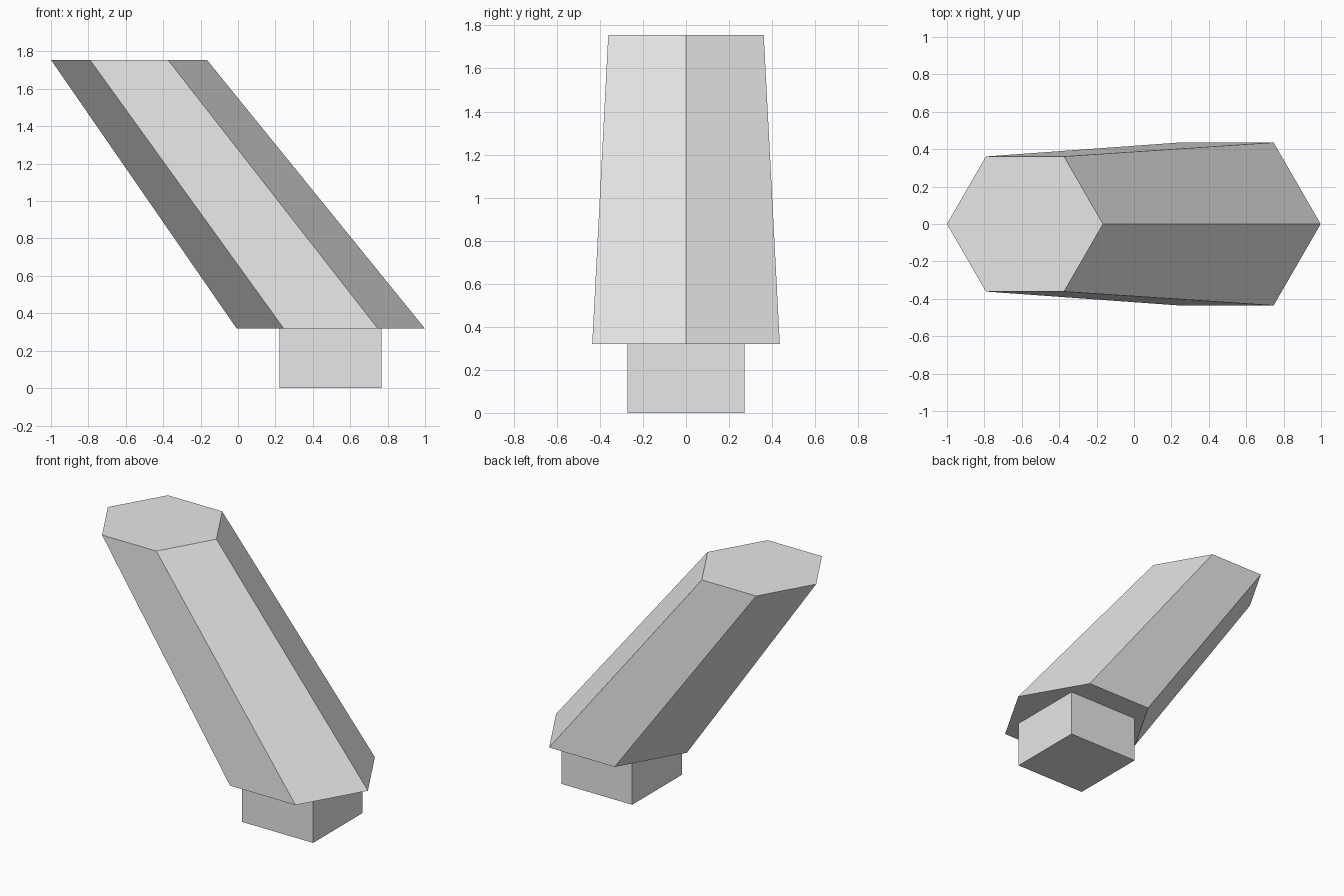
import bpy, bmesh
from math import cos, sin, radians

cube = bpy.data.objects.get("Cube")
if cube:
    bpy.data.objects.remove(cube, do_unlink=True)

grey = bpy.data.materials.new("light_grey")
grey.use_nodes = True
colour = (0.8, 0.8, 0.8, 1)
grey.diffuse_color = colour
grey.node_tree.nodes["Principled BSDF"].inputs["Base Color"].default_value = colour


def loft(name, sides, turn, bottom, top):
    """Flat-faced solid between two regular polygons, each (centre x, radius, z)."""
    bm = bmesh.new()
    rings = []
    for x, radius, z in (bottom, top):
        angles = [radians(turn + 360 * i / sides) for i in range(sides)]
        rings.append([bm.verts.new((x + radius * cos(a), radius * sin(a), z)) for a in angles])
    low, high = rings
    bm.faces.new(low[::-1])
    bm.faces.new(high)
    for i in range(sides):
        j = (i + 1) % sides
        bm.faces.new((low[i], low[j], high[j], high[i]))
    mesh = bpy.data.meshes.new(name)
    bm.to_mesh(mesh)
    bm.free()
    mesh.materials.append(grey)
    obj = bpy.data.objects.new(name, mesh)
    bpy.context.collection.objects.link(obj)
    return obj


# Square foot
loft("square_base", 4, 45, (0.495, 0.385, 0), (0.495, 0.385, 0.32))

# Leaning, tapered six-sided column
loft("slanted_column", 6, 0, (0.495, 0.503, 0.32), (-0.583, 0.417, 1.755))
